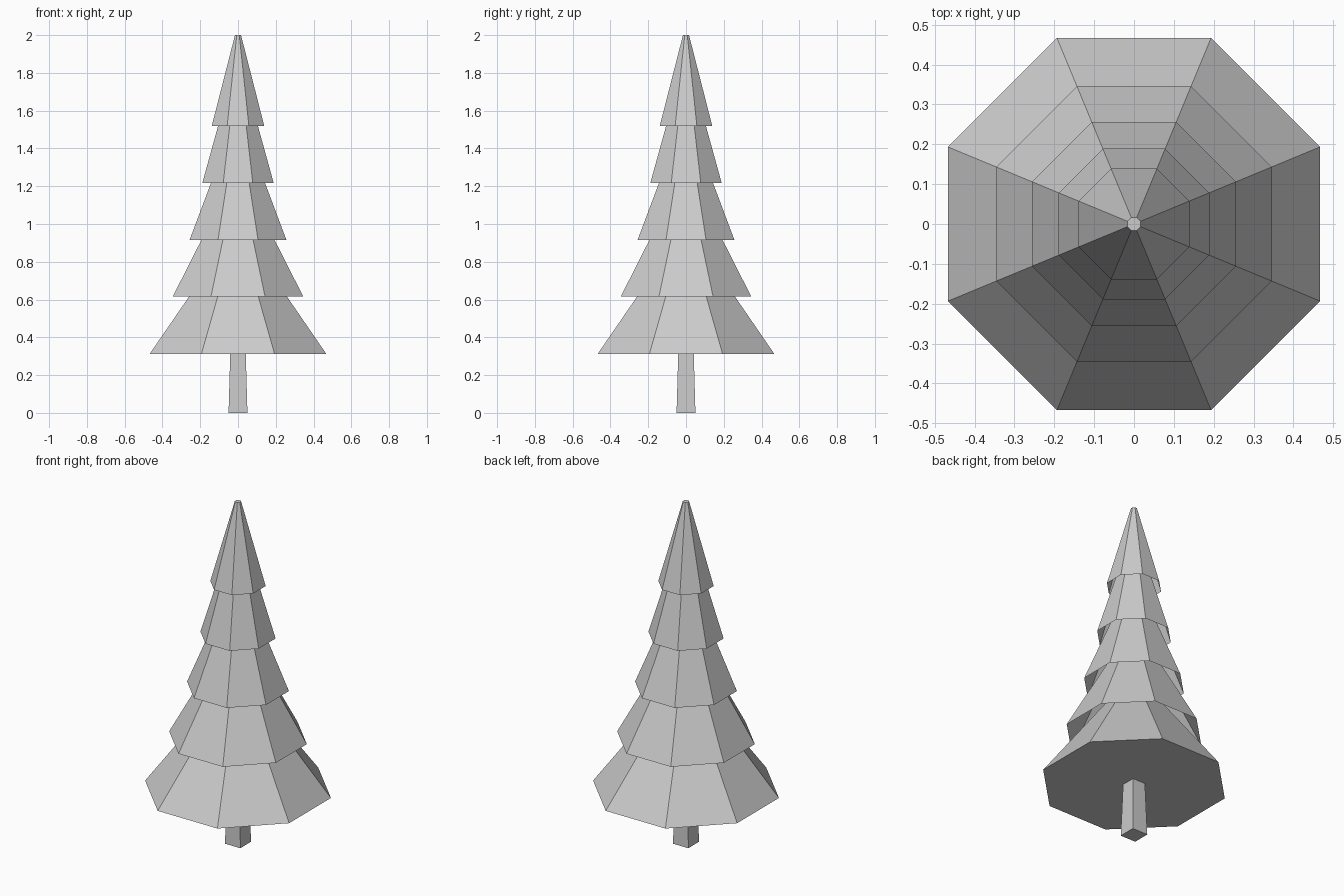
import bpy, bmesh
from math import cos, sin, pi

if "Cube" in bpy.data.objects:
    bpy.data.objects.remove(bpy.data.objects["Cube"])


def frustum(name, sides, z0, a0, z1, a1, cap_bottom=True):
    """Tapered prism with flats facing the axes; a0/a1 are centre-to-flat distances."""
    bm = bmesh.new()
    rings = []
    for z, a in ((z0, a0), (z1, a1)):
        r = a / cos(pi / sides)
        rings.append([bm.verts.new((r * cos(pi * (2 * i + 1) / sides),
                                    r * sin(pi * (2 * i + 1) / sides), z))
                      for i in range(sides)])
    low, high = rings
    for i in range(sides):
        j = (i + 1) % sides
        bm.faces.new((low[i], low[j], high[j], high[i]))
    bm.faces.new(high)
    if cap_bottom:
        bm.faces.new(low[::-1])
    mesh = bpy.data.meshes.new(name)
    bm.to_mesh(mesh)
    bm.free()
    obj = bpy.data.objects.new(name, mesh)
    bpy.context.collection.objects.link(obj)
    return obj


# Square tapered trunk
frustum("trunk", 4, 0.0, 0.05, 0.315, 0.041)

# Octagonal foliage tiers: each top tucks inside the open skirt above it
tiers = [(0.313, 0.467, 0.137),
         (0.615, 0.346, 0.102),
         (0.916, 0.256, 0.076),
         (1.217, 0.189, 0.056),
         (1.519, 0.139, 0.016)]
for n, (z, bottom, top) in enumerate(tiers):
    frustum(f"foliage_tier_{n + 1}", 8, z, bottom, z + 0.481, top, cap_bottom=(n == 0))
